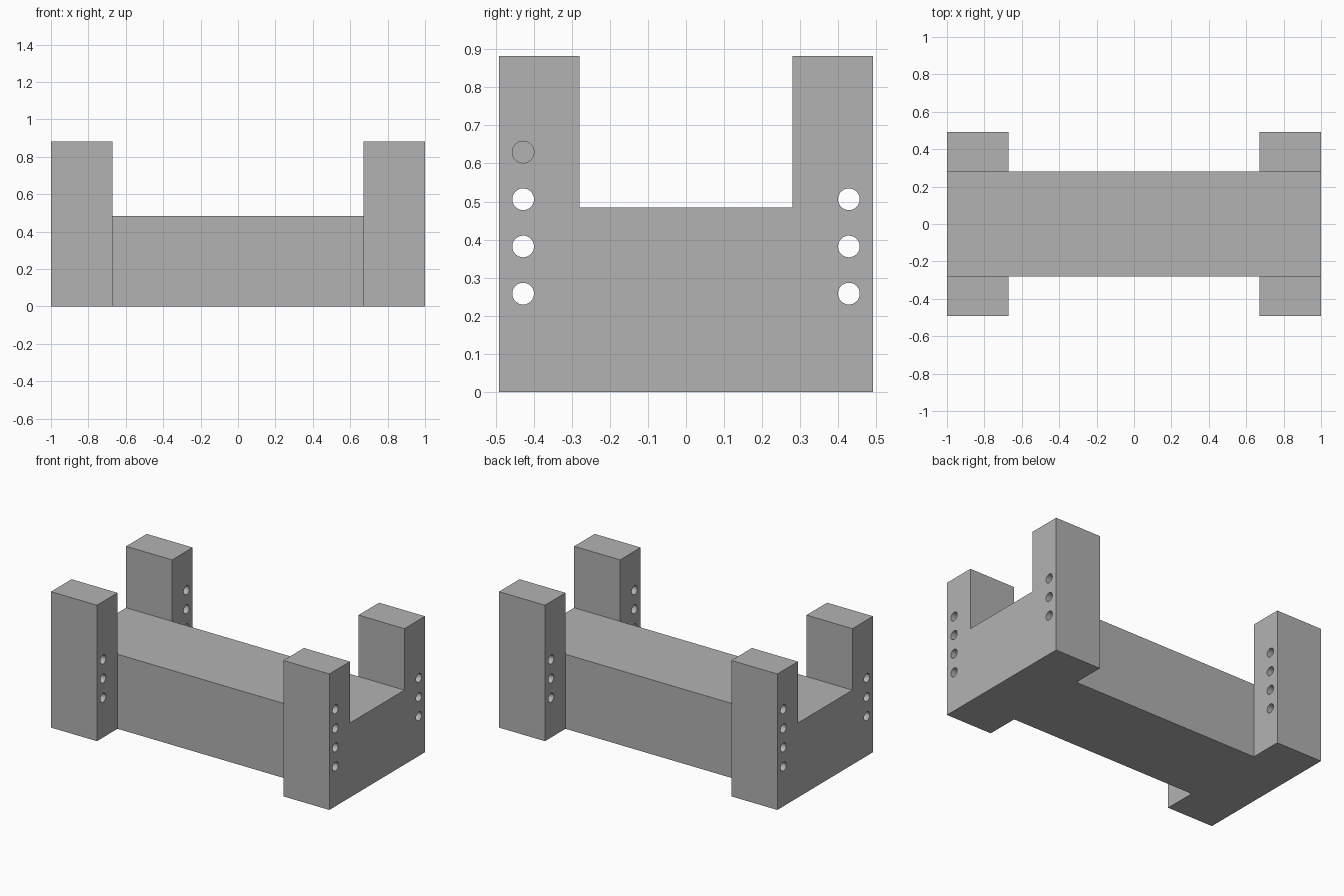
import bpy, bmesh
from mathutils import Matrix

cube = bpy.data.objects.get("Cube")
if cube:
    bpy.data.objects.remove(cube, do_unlink=True)

# Overall dimensions
HALF_X, POST_X = 1.0, 0.67
HALF_Y, POST_Y = 0.491, 0.28
BEAM_TOP, POST_TOP = 0.484, 0.883
HOLE_Y, HOLE_R, HOLE_Z, HOLE_STEP = 0.428, 0.0285, 0.258, 0.124

grey = bpy.data.materials.new("plain grey")
grey.use_nodes = True
grey.diffuse_color = (0.448, 0.448, 0.448, 1)
grey.node_tree.nodes["Principled BSDF"].inputs["Base Color"].default_value = grey.diffuse_color


def make_object(name, bm):
    bmesh.ops.recalc_face_normals(bm, faces=bm.faces)
    mesh = bpy.data.meshes.new(name)
    bm.to_mesh(mesh)
    bm.free()
    mesh.materials.append(grey)
    obj = bpy.data.objects.new(name, mesh)
    bpy.context.collection.objects.link(obj)
    return obj


def raise_faces(bm, faces, height):
    result = bmesh.ops.extrude_face_region(bm, geom=faces)["geom"]
    for v in result:
        if isinstance(v, bmesh.types.BMVert):
            v.co.z = height
    return [f for f in result if isinstance(f, bmesh.types.BMFace)]


# H-shaped plan: a grid of cells without the two middle side cells
bm = bmesh.new()
xs = (-HALF_X, -POST_X, POST_X, HALF_X)
ys = (-HALF_Y, -POST_Y, POST_Y, HALF_Y)
grid = [[bm.verts.new((x, y, 0)) for y in ys] for x in xs]
floor = []
for i in range(3):
    for j in range(3):
        if i != 1 or j == 1:
            floor.append(bm.faces.new((grid[i][j], grid[i + 1][j],
                                       grid[i + 1][j + 1], grid[i][j + 1])))
base = bmesh.ops.duplicate(bm, geom=floor)["geom"]
top = raise_faces(bm, floor, BEAM_TOP)
bmesh.ops.delete(bm, geom=[f for f in floor if f.is_valid], context="FACES_ONLY")
bmesh.ops.remove_doubles(bm, verts=bm.verts, dist=0.0001)

# Corner posts rise from the outer cells
corners = [f for f in top if f.is_valid and abs(f.calc_center_median().y) > POST_Y]
raise_faces(bm, corners, POST_TOP)
bmesh.ops.delete(bm, geom=[f for f in corners if f.is_valid], context="FACES_ONLY")
bmesh.ops.recalc_face_normals(bm, faces=bm.faces)
bmesh.ops.dissolve_limit(bm, angle_limit=0.01, verts=bm.verts, edges=bm.edges)
frame = make_object("beam_with_corner_posts", bm)

# Peg holes: four in one diagonal pair of posts, three in the other
bm = bmesh.new()
for sx in (-1, 1):
    for sy in (-1, 1):
        for k in range(4 if sx * sy < 0 else 3):
            place = Matrix.Translation((sx * (HALF_X + POST_X) / 2, sy * HOLE_Y,
                                        HOLE_Z + k * HOLE_STEP))
            bmesh.ops.create_cone(bm, cap_ends=True, segments=48, radius1=HOLE_R,
                                  radius2=HOLE_R, depth=0.5,
                                  matrix=place @ Matrix.Rotation(1.5707963, 4, "Y"))
cutter = make_object("peg_hole_cutter", bm)
cutter.hide_render = True

cut = frame.modifiers.new("peg_holes", "BOOLEAN")
cut.operation, cut.solver, cut.object = "DIFFERENCE", "EXACT", cutter

# Bake the cut and drop the helper
bpy.context.view_layer.update()
depsgraph = bpy.context.evaluated_depsgraph_get()
baked = bpy.data.meshes.new_from_object(frame.evaluated_get(depsgraph))
frame.modifiers.clear()
frame.data = baked
bpy.data.objects.remove(cutter, do_unlink=True)

# Smooth hole walls, sharp block edges
bpy.ops.object.select_all(action="DESELECT")
frame.select_set(True)
bpy.context.view_layer.objects.active = frame
bpy.ops.object.shade_smooth_by_angle(angle=0.5)
